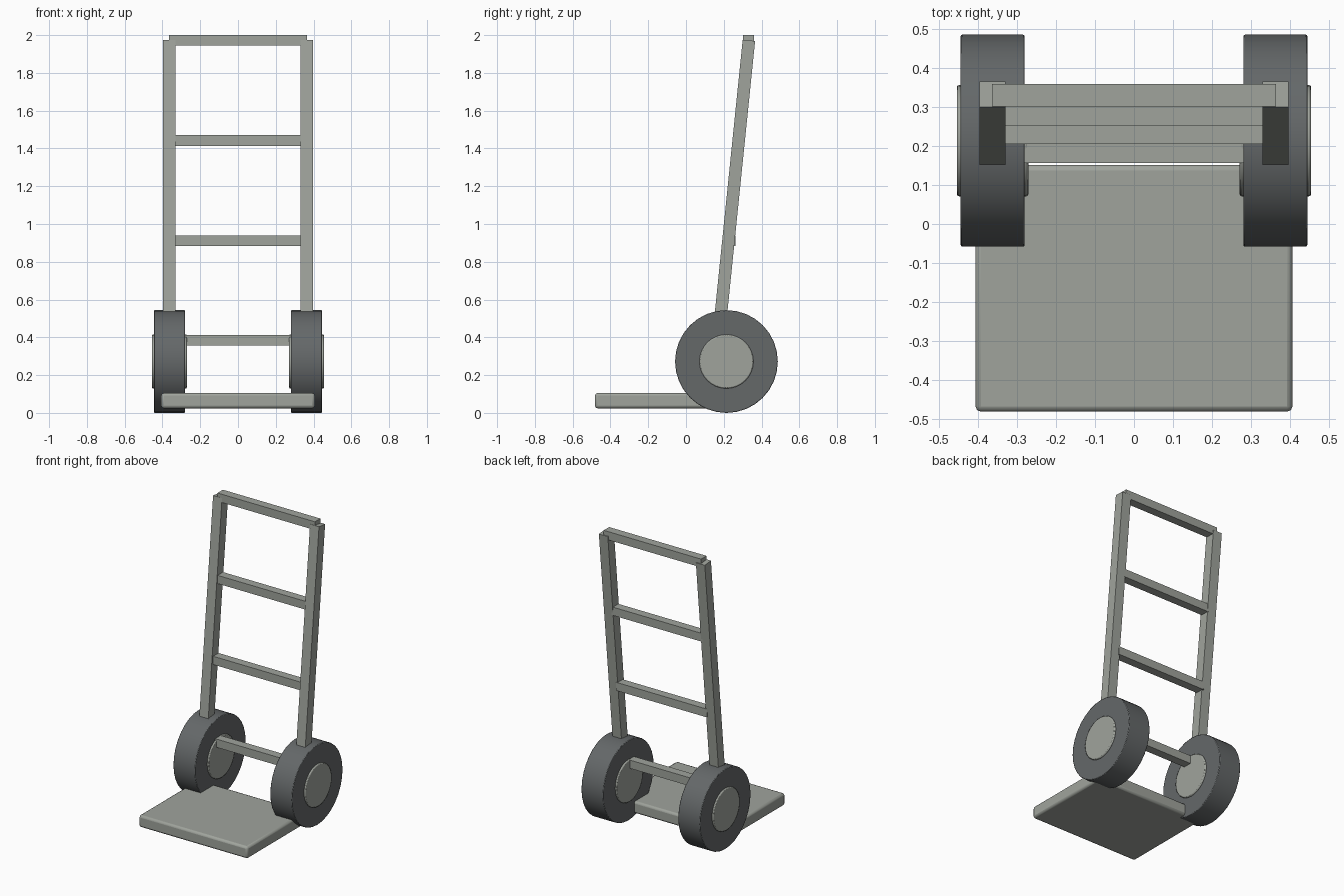
import bpy
import math
from mathutils import Vector

if "Cube" in bpy.data.objects:
    bpy.data.objects.remove(bpy.data.objects["Cube"])


def material(name, rgb):
    m = bpy.data.materials.new(name)
    m.diffuse_color = (*rgb, 1)
    m.use_nodes = True
    m.node_tree.nodes["Principled BSDF"].inputs["Base Color"].default_value = m.diffuse_color
    return m


METAL = material("pale grey metal", (0.35, 0.37, 0.335))
RUBBER = material("dark grey rubber", (0.128, 0.138, 0.141))


def finish(name, mat, bevel=0, segments=2, smooth=False):
    ob = bpy.context.object
    ob.name = name
    ob.data.materials.append(mat)
    bpy.ops.object.transform_apply(location=False, rotation=True, scale=True)
    if bevel:
        mod = ob.modifiers.new("rounded edges", 'BEVEL')
        mod.width = bevel
        mod.segments = segments
        mod.limit_method = 'ANGLE'
        mod.angle_limit = math.radians(40)
    if smooth:
        bpy.ops.object.shade_smooth_by_angle(angle=math.radians(35))
    return ob


def box(name, lo, hi, mat, **kw):
    lo, hi = Vector(lo), Vector(hi)
    bpy.ops.mesh.primitive_cube_add(size=1, location=(lo + hi) / 2)
    bpy.context.object.scale = hi - lo
    return finish(name, mat, **kw)


def disc(name, x, radius, width, mat, bevel):
    bpy.ops.mesh.primitive_cylinder_add(
        vertices=32, radius=radius, depth=width,
        location=(x, 0.214, 0.272), rotation=(0, math.pi / 2, 0))
    return finish(name, mat, bevel=bevel, smooth=True)


# Load plate
box("load_plate", (-0.407, -0.482, 0.024), (0.407, 0.152, 0.105), METAL,
    bevel=0.014, smooth=True)

# Wheels, hubs and leaning side rails
bottom, top = Vector((0, 0.160, 0.28)), Vector((0, 0.333, 1.972))
axis = top - bottom
for side, s in (("left", -1), ("right", 1)):
    disc(side + "_tyre", s * 0.363, 0.272, 0.164, RUBBER, 0.004)
    disc(side + "_hub", s * 0.363, 0.143, 0.184, METAL, 0.006)
    bpy.ops.mesh.primitive_cube_add(
        size=1, location=(bottom + top) / 2 + Vector((s * 0.3635, 0, 0)),
        rotation=(-math.atan2(axis.y, axis.z), 0, 0))
    bpy.context.object.scale = (0.067, 0.066, axis.length)
    finish(side + "_rail", METAL)

# Cross bars: height of the underside, front position, half length
for name, z, y, half in (("axle_bar", 0.357, 0.157, 0.34),
                         ("lower_rung", 0.884, 0.205, 0.34),
                         ("upper_rung", 1.414, 0.253, 0.34),
                         ("top_handle", 1.944, 0.302, 0.365)):
    box(name, (-half, y, z), (half, y + 0.058, z + 0.056), METAL)
